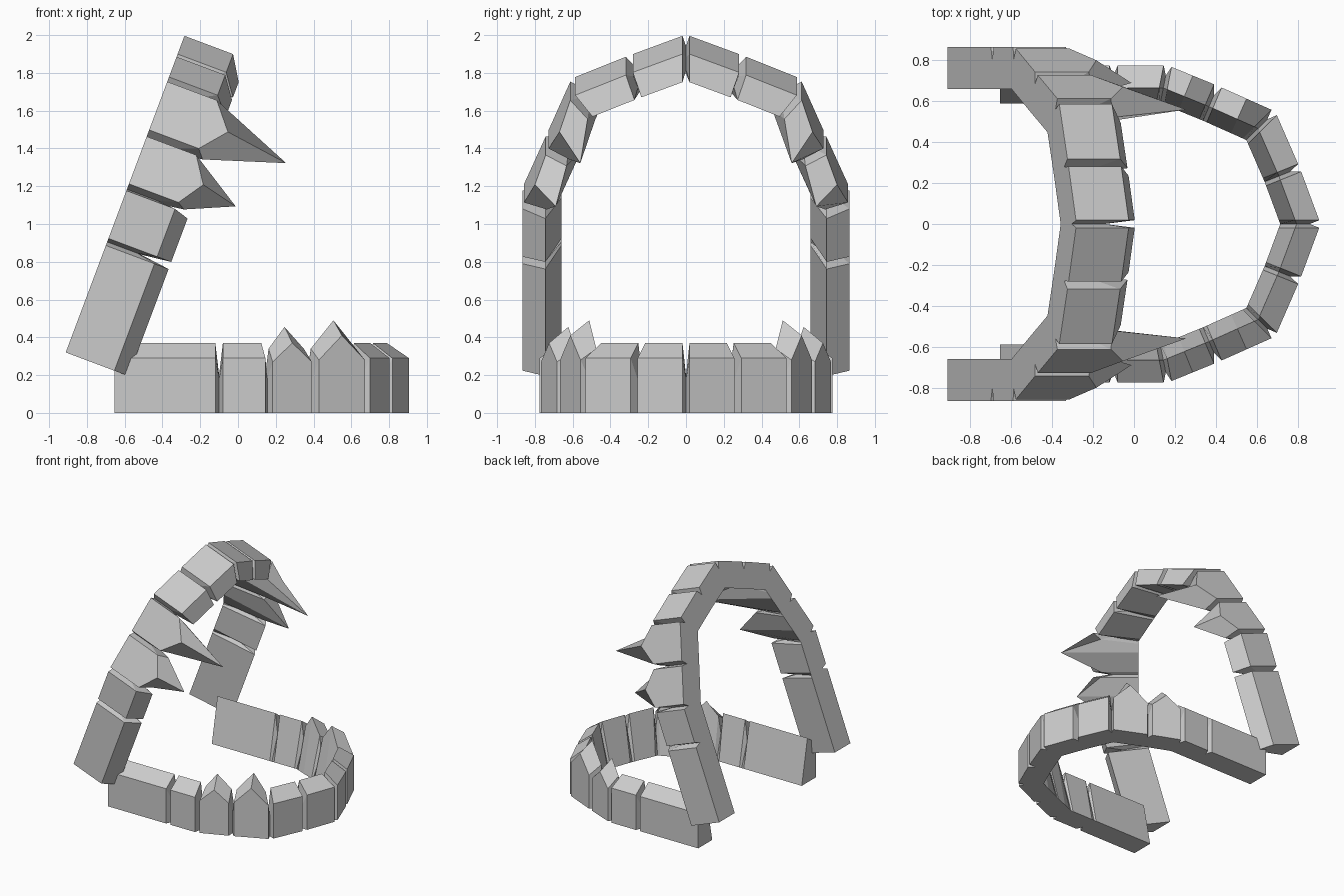
import bpy, bmesh
from mathutils import Vector, Matrix

if "Cube" in bpy.data.objects:
    bpy.data.objects.remove(bpy.data.objects["Cube"])


def jaw(name, half, fangs, prof, matrix):
    """Loft a U-shaped row of blocky teeth.
    half: outer path from arm end to the front centre, one segment per tooth
    fangs: {segment: (edge height, ridge end height, mid edge height, tip height)}
    prof: edge height, ridge height, ridge inset, base width, notch inset, notch height"""
    edge, ridge, r_in, width, n_in, n_h = prof
    pts = [Vector(p) for p in half]
    pts += [Vector((p.x, -p.y)) for p in reversed(pts[:-1])]
    n = len(pts) - 1
    dirs = [(pts[i + 1] - pts[i]).normalized() for i in range(n)]
    # inward normals, mitred at the corners
    norms = [Vector((d.y, -d.x)) for d in dirs]
    mitre = [norms[0]]
    for a, b in zip(norms, norms[1:]):
        m = (a + b).normalized()
        mitre.append(m / m.dot(a))
    mitre.append(norms[-1])

    bm = bmesh.new()
    rings = []

    def section(p, m, inset, e, r, ri=r_in):
        shape = [(inset, 0), (inset, e), (ri, r), (width, 0)]
        rings.append([bm.verts.new(matrix @ Vector((*(p + m * s), h))) for s, h in shape])

    gap = 0.02
    for i in range(n):
        a = pts[i] + dirs[i] * (gap if i else 0)
        b = pts[i + 1] - dirs[i] * (gap if i < n - 1 else 0)
        fang = fangs.get(min(i, n - 1 - i))
        e, r = fang[:2] if fang else (edge, ridge)
        section(a, mitre[i], 0, e, r)
        if fang:
            section((a + b) / 2, norms[i], 0, fang[2], fang[3])
        section(b, mitre[i + 1], 0, e, r)
        if i < n - 1:  # notch between neighbouring teeth
            section(pts[i + 1], mitre[i + 1], n_in, n_h - 0.02, n_h)

    for r0, r1 in zip(rings, rings[1:]):
        for k in range(4):
            j = (k + 1) % 4
            bm.faces.new((r0[k], r0[j], r1[j], r1[k]))
    bm.faces.new(rings[0])
    bm.faces.new(rings[-1])
    bmesh.ops.recalc_face_normals(bm, faces=bm.faces)
    me = bpy.data.meshes.new(name)
    bm.to_mesh(me)
    bm.free()
    ob = bpy.data.objects.new(name, me)
    bpy.context.collection.objects.link(ob)
    return ob


# Lower jaw lies flat on the ground
jaw("lower_jaw",
    [(-0.655, 0.775), (-0.10, 0.775), (0.165, 0.775), (0.41, 0.675),
     (0.69, 0.55), (0.81, 0.275), (0.912, 0)],
    {2: (0.27, 0.34, 0.37, 0.455), 3: (0.28, 0.34, 0.41, 0.49)},
    (0.29, 0.37, 0.11, 0.185, 0.05, 0.20),
    Matrix.Identity(4))

# Upper jaw is tilted open: path runs up the slope, teeth point forward
up = Vector((0.351, 0, 0.936))
out = Vector((0.936, 0, -0.351))
tilt = Matrix((up, (0, 1, 0), out)).transposed().to_4x4()
jaw("upper_jaw",
    [(0, 0.865), (0.625, 0.865), (0.935, 0.865), (1.24, 0.735),
     (1.55, 0.605), (1.68, 0.30), (1.798, 0)],
    {2: (0.28, 0.32, 0.37, 0.571), 3: (0.28, 0.32, 0.394, 0.741)},
    (0.275, 0.355, 0.12, 0.205, 0.06, 0.19),
    Matrix.Translation((-0.912, 0, 0.32)) @ tilt)
